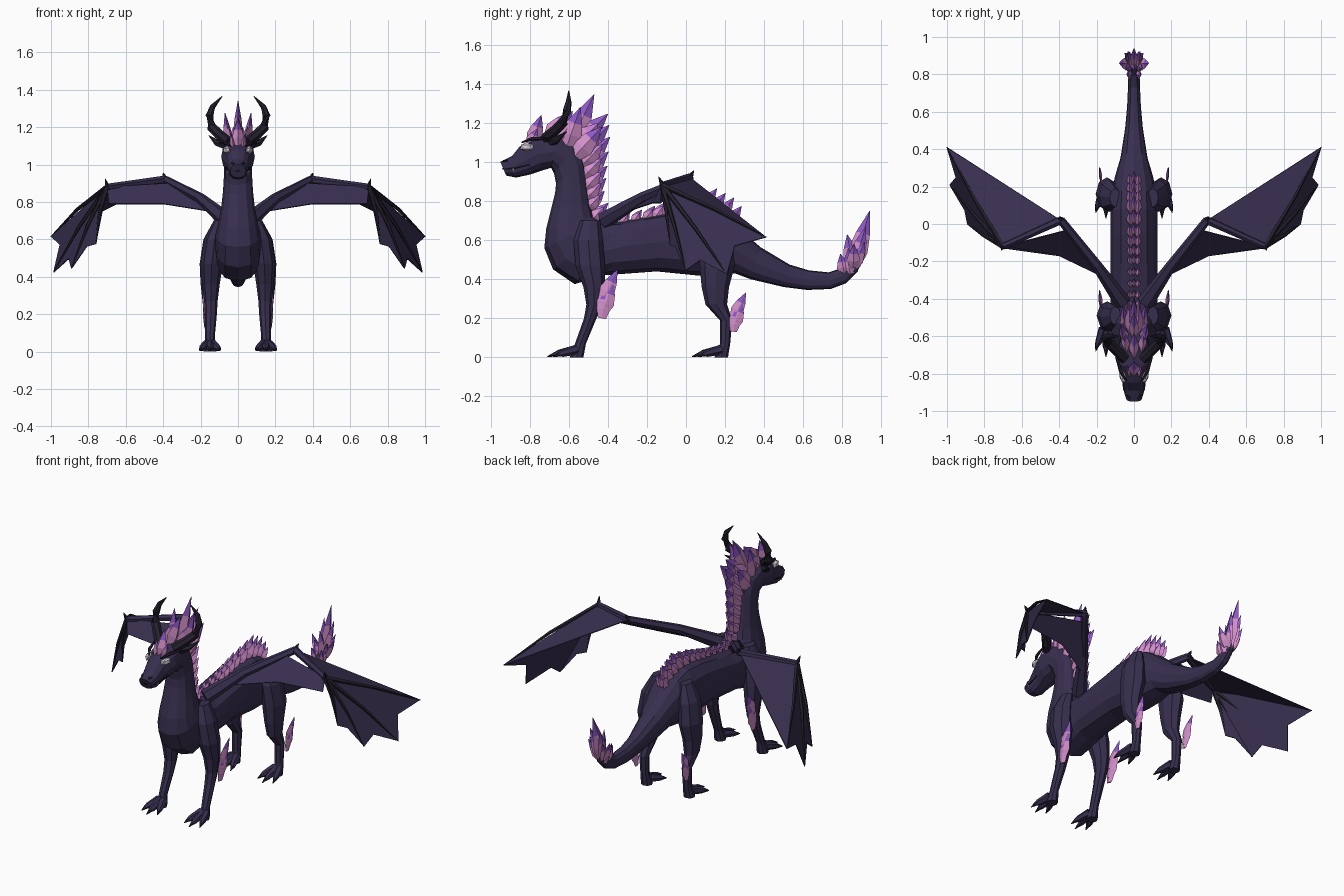
import bpy, bmesh, math
from mathutils import Vector

cube = bpy.data.objects.get("Cube")
if cube:
    bpy.data.objects.remove(cube)


def material(name, rgb):
    mat = bpy.data.materials.new(name)
    mat.use_nodes = True
    colour = (*rgb, 1)
    mat.diffuse_color = colour
    shader = mat.node_tree.nodes["Principled BSDF"]
    shader.inputs["Base Color"].default_value = colour
    shader.inputs["Roughness"].default_value = .8
    return mat


hide = material("dark violet hide", (.039, .028, .077))
horn = material("blackish horn", (.018, .014, .026))
pink = material("pink crystal", (.66, .28, .61))
mauve = material("mauve crystal", (.52, .21, .62))
violet = material("violet crystal", (.27, .1, .56))
pale = material("pale eye", (.64, .57, .66))
CRYSTAL = (pink, mauve, violet)
X = Vector((1, 0, 0))


def loft(bm, rings, mats=None):
    """Skin a row of equal rings and cap both ends."""
    loops = [[bm.verts.new(p) for p in ring] for ring in rings]
    n = len(loops[0])
    for i, (a, b) in enumerate(zip(loops, loops[1:])):
        for k in range(n):
            j = (k + 1) % n
            face = bm.faces.new((a[k], a[j], b[j], b[k]))
            face.material_index = mats[i] if mats else 0
    bm.faces.new(loops[0])
    bm.faces.new(loops[-1]).material_index = mats[-1] if mats else 0


def oval(centre, u, v, sides, power=1):
    ring = []
    for k in range(sides):
        t = math.tau * k / sides
        c, s = math.cos(t), math.sin(t)
        c = math.copysign(abs(c) ** power, c)
        s = math.copysign(abs(s) ** power, s)
        ring.append(centre + u * c + v * s)
    return ring


def tube(bm, points, radii, sides=6, mats=None):
    """Tapering tube along a path."""
    pts = [Vector(p) for p in points]
    rings = []
    for i, p in enumerate(pts):
        d = (pts[min(i + 1, len(pts) - 1)] - pts[max(i - 1, 0)]).normalized()
        u = d.cross(Vector((.2, .3, 1))).normalized()
        rings.append(oval(p, u * radii[i], d.cross(u) * radii[i], sides))
    loft(bm, rings, mats)


def spike(bm, base, tip, width, thin=.45, mats=(0, 0, 2)):
    """Faceted crystal; copied to the other side when off centre."""
    for side in ((1, -1) if base[0] or tip[0] else (1,)):
        a, b = (Vector((p[0] * side, p[1], p[2])) for p in (base, tip))
        d = (b - a).normalized()
        u = d.cross(X).normalized()
        v = u.cross(d)
        shape = ((0, .6), (.3, 1), (.6, .72), (1, .02))
        loft(bm, [oval(a.lerp(b, t), u * r * width, v * r * width * thin, 4)
                  for t, r in shape], mats)


def finish(name, bm, mats, mirror=False, thickness=0):
    bmesh.ops.recalc_face_normals(bm, faces=bm.faces)
    mesh = bpy.data.meshes.new(name)
    bm.to_mesh(mesh)
    bm.free()
    for m in mats:
        mesh.materials.append(m)
    obj = bpy.data.objects.new(name, mesh)
    bpy.context.collection.objects.link(obj)
    if thickness:
        mod = obj.modifiers.new("thickness", "SOLIDIFY")
        mod.thickness, mod.offset = thickness, 0
    if mirror:
        obj.modifiers.new("mirror", "MIRROR")


# Head, neck, trunk and tail: (back y, z, underside y, z, half width)
head = [(-.95, 1.0, -.92, .93, .042), (-.89, 1.03, -.87, .92, .054),
        (-.85, 1.08, -.8, .935, .062), (-.76, 1.13, -.74, .955, .09),
        (-.65, 1.14, -.69, .97, .085)]
neck = [(-.56, 1.09, -.675, .94, .075), (-.52, 1, -.665, .89, .075),
        (-.505, .88, -.67, .84, .08), (-.49, .78, -.69, .76, .09),
        (-.47, .72, -.715, .66, .105), (-.43, .69, -.725, .56, .12)]
trunk = [(-.38, .69, -.68, .45, .125), (-.32, .7, -.57, .375, .125),
         (-.2, .72, -.42, .42, .125), (-.05, .75, -.15, .44, .125),
         (.08, .76, .05, .42, .125), (.18, .73, .17, .42, .12),
         (.27, .66, .25, .43, .1)]
tail = [(.38, .565, .33, .4, .072), (.53, .475, .5, .36, .047),
        (.63, .445, .62, .345, .037), (.73, .435, .74, .35, .032),
        (.79, .455, .82, .38, .03), (.83, .49, .88, .44, .025),
        (.85, .54, .89, .51, .015)]
bm = bmesh.new()
rings = []
for ty, tz, by, bz, w in head + neck + trunk + tail:
    top, low = Vector((0, ty, tz)), Vector((0, by, bz))
    rings.append(oval((top + low) / 2, (top - low) / 2, X * w, 12, .85))
loft(bm, rings)
finish("body", bm, [hide])

# Legs as stacked ovals: (x, y, z, half width, half depth)
legs = {
    "front": [(.1, -.49, .7, .03, .05), (.125, -.5, .6, .055, .075),
              (.14, -.49, .47, .06, .075), (.145, -.47, .36, .047, .055),
              (.145, -.47, .27, .036, .04), (.145, -.49, .2, .032, .032),
              (.15, -.54, .07, .025, .028), (.15, -.56, 0, .035, .035)],
    "hind": [(.1, .14, .7, .03, .05), (.13, .15, .6, .055, .085),
             (.145, .16, .47, .06, .09), (.15, .15, .36, .05, .07),
             (.15, .155, .27, .04, .055), (.15, .205, .19, .03, .032),
             (.15, .2, .07, .026, .026), (.15, .18, 0, .035, .035)]}
for name, rows in legs.items():
    bm = bmesh.new()
    loft(bm, [oval(Vector((x, y, z)), X * rx, Vector((0, ry, 0)), 8)
              for x, y, z, rx, ry in rows])
    finish(name + "_legs", bm, [hide], True)
    x, y = rows[-1][:2]
    bm = bmesh.new()
    for dx, reach in ((-.05, .12), (0, .15), (.05, .12)):
        tube(bm, [(x + dx * .3, y, .04), (x + dx * .8, y - reach * .6, .021),
                  (x + dx * .95, y - reach * .75, .015),
                  (x + dx * 1.1, y - reach, .004)],
             (.026, .019, .012, .002), 6, (0, 0, 1))
    finish(name + "_toes", bm, [hide, horn], True)

# Crystal fins behind the legs
bm = bmesh.new()
for y, z, size in ((-.44, .26, 1), (.235, .18, .8)):
    for dy, dz, ty, tz, w in ((.01, -.06, .035, .1, .035), (.01, -.03, .07, .13, .045),
                              (.01, .03, .09, .19, .042)):
        spike(bm, (.176, y + dy * size, z + dz * size),
              (.185, y + ty * size, z + tz * size), w * size, .25)
finish("leg_crystals", bm, CRYSTAL)

# Crystal mane on the head
bm = bmesh.new()
mane = [((0, -.6, 1.08), (0, -.47, 1.345), .06),
        ((.045, -.61, 1.08), (.07, -.54, 1.28), .055),
        ((.045, -.57, 1.03), (.06, -.43, 1.18), .055),
        ((0, -.56, 1.03), (0, -.42, 1.23), .055),
        ((0, -.7, 1.11), (0, -.58, 1.26), .06),
        ((.04, -.67, 1.11), (.055, -.57, 1.21), .05)]
for row in mane:
    spike(bm, *row)
spike(bm, (0, -.79, 1.09), (0, -.74, 1.24), .042, .8)
spike(bm, (.025, -.8, 1.09), (.04, -.76, 1.17), .03)
finish("mane_crystals", bm, CRYSTAL)

# Crystal ridge following the neck and back
bm = bmesh.new()
line = [Vector((0, r[0], r[1])) for r in neck + trunk]
walked = 0
for a, b in zip(line, line[1:]):
    length = (b - a).length
    steps = max(1, round(length / .06))
    for i in range(steps):
        p = a.lerp(b, i / steps)
        walked += length / steps
        if p.y < -.45:
            size = max(.1, .24 - .36 * walked)
            lean = Vector((0, .72, .7))
        else:
            size = .055 + .075 * max(0, 1 - abs(p.y - .08) / .35)
            lean = Vector((0, .6, .8))
        root = p - Vector((0, .01, .015))
        spike(bm, root, p + lean * size, size * .22 + .012)
        spike(bm, root + X * .018, p + lean * size * .7 + X * .026,
              size * .2 + .012, .6, (0, 0, 1))
finish("ridge_crystals", bm, CRYSTAL)

# Crystal tuft on the tail
bm = bmesh.new()
for tx, ty, tz, w in ((0, .94, .75, .05), (.035, .92, .67, .042), (.08, .86, .58, .035),
                      (0, .825, .63, .042), (.05, .915, .59, .035), (.045, .83, .56, .035)):
    spike(bm, (tx * .35, .855, .46), (tx, ty, tz), w)
for ty in (.79, .82):
    spike(bm, (.02, ty + .02, .43), (.035, ty, .53), .032)
finish("tail_crystals", bm, CRYSTAL)

# Curled horns, side horns and brows
bm = bmesh.new()
tube(bm, [(.05, -.72, 1.12), (.1, -.67, 1.16), (.14, -.63, 1.2),
          (.152, -.61, 1.26), (.135, -.6, 1.31), (.085, -.6, 1.365)],
     (.028, .028, .027, .022, .015, .002), 7)
tube(bm, [(.06, -.69, 1.1), (.11, -.66, 1.115), (.155, -.61, 1.155)], (.024, .018, .002))
tube(bm, [(.04, -.84, 1.1), (.07, -.79, 1.118), (.095, -.71, 1.12)], (.004, .01, .006), 5)
finish("horns_and_brows", bm, [horn], True)

# Eyes, mouth line, nostrils and teeth
bm = bmesh.new()
bmesh.ops.create_icosphere(bm, subdivisions=1, radius=.036)
for v in bm.verts:
    v.co = Vector((v.co.x * .6 + .06, v.co.y - .815 + v.co.x * .4, v.co.z * .65 + 1.077))
finish("eyes", bm, [pale], True)
bm = bmesh.new()
tube(bm, [(0, -.938, .965), (.042, -.925, .965), (.055, -.88, .967), (.065, -.8, .985)],
     (.003, .003, .004, .003), 5)
tube(bm, [(.022, -.935, 1.003), (.034, -.915, 1.008)], (.007, .005), 5)
finish("mouth_and_nostrils", bm, [horn], True)
bm = bmesh.new()
tube(bm, [(.054, -.885, .968), (.054, -.885, .945)], (.006, .001), 4)
finish("teeth", bm, [pale], True)

# Wing arms, fingers and joint claws
shoulder, elbow, wrist = (.06, -.42, .7), (.39, .02, .92), (.7, -.12, .88)
fingers = [Vector(p) for p in ((1, .41, .615), (.985, .21, .425),
                               (.89, 0, .445), (.76, -.08, .575))]
bm = bmesh.new()
tube(bm, [shoulder, (.2, -.22, .82), elbow], (.045, .028, .022))
tube(bm, [elbow, wrist], (.022, .018))
finish("wing_arms", bm, [hide], True)
bm = bmesh.new()
hand = Vector(wrist)
for tip in fingers:
    middle = hand.lerp(tip, .5) + Vector((.01, 0, .012))
    tube(bm, [hand, middle, tip], (.015, .01, .003), 5)
tube(bm, [wrist, (.71, -.14, .925)], (.015, .002), 5)
tube(bm, [elbow, (.4, .04, .955)], (.02, .002), 5)
finish("wing_fingers", bm, [horn], True)

# Wing membranes with a scalloped rear edge
bm = bmesh.new()
edge = [Vector(elbow)]
for a, b in zip(fingers, fingers[1:]):
    edge += [a, a.lerp(b, .5).lerp(hand, .14)]
edge.append(fingers[-1])
hub = bm.verts.new(wrist)
rim = [bm.verts.new(p) for p in edge]
for a, b in zip(rim, rim[1:]):
    bm.faces.new((hub, a, b))
flap = [(.35, -.03, .9), wrist, (.69, -.13, .79), (.4, -.17, .79), (.15, -.29, .75)]
bm.faces.new([bm.verts.new(p) for p in flap])
finish("wing_membranes", bm, [hide], True, .006)
